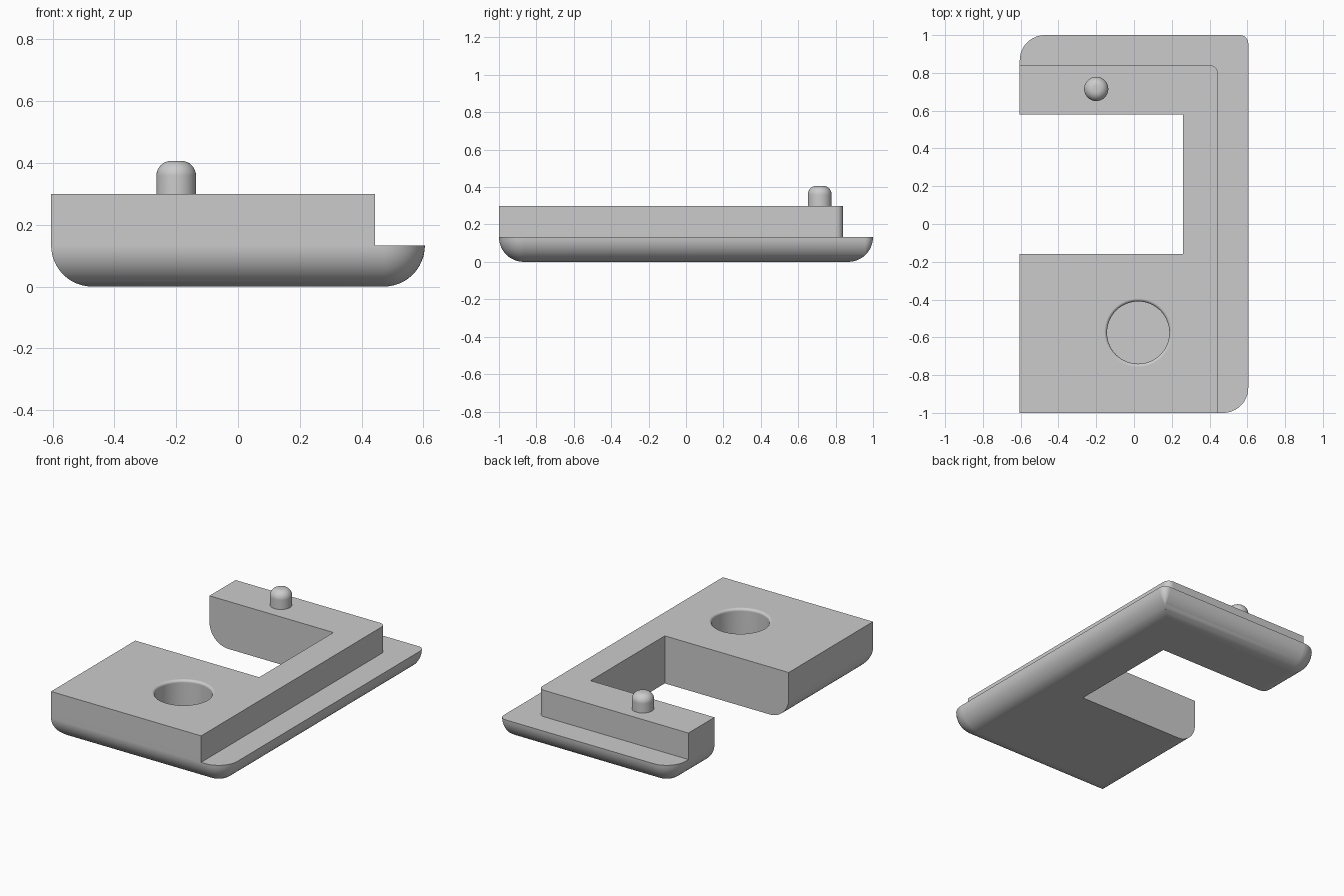
import bpy, bmesh
from math import sin, cos, pi, radians

cube = bpy.data.objects.get("Cube")
if cube:
    bpy.data.objects.remove(cube, do_unlink=True)

grey = bpy.data.materials.new("light grey")
grey.use_nodes = True
colour = (0.6, 0.6, 0.6, 1)
grey.diffuse_color = colour
grey.node_tree.nodes["Principled BSDF"].inputs["Base Color"].default_value = colour

LEFT, RIGHT, FRONT, BACK = -0.605, 0.605, -1.0, 1.0
SLOT_X, SLOT_FRONT, SLOT_BACK = 0.26, -0.16, 0.58
LEDGE, TOP, FILLET = 0.133, 0.30, 0.133
STEPS = 12


def corner(x, y, sx, sy, r, start):
    """Points of a plan corner, rounded counter-clockwise from the start angle."""
    r = max(r, 0)
    cx, cy = x - sx * r, y - sy * r
    return [(cx + r * cos(start + i * pi / 2 / STEPS),
             cy + r * sin(start + i * pi / 2 / STEPS)) for i in range(STEPS + 1)]


def outline(x0, x1, y0, y1, r_front, r_back, r_end):
    """C-shaped plan with the slot open to the -x side."""
    return ([(x0, y0)] + corner(x1, y0, 1, -1, r_front, -pi / 2)
            + corner(x1, y1, 1, 1, r_back, 0)
            + corner(x0, y1, -1, 1, r_end, pi / 2)
            + [(x0, SLOT_BACK), (SLOT_X, SLOT_BACK),
               (SLOT_X, SLOT_FRONT), (x0, SLOT_FRONT)])


def finish(name, bm):
    bmesh.ops.remove_doubles(bm, verts=bm.verts, dist=0.0001)
    bmesh.ops.recalc_face_normals(bm, faces=bm.faces)
    mesh = bpy.data.meshes.new(name)
    bm.to_mesh(mesh)
    bm.free()
    mesh.materials.append(grey)
    obj = bpy.data.objects.new(name, mesh)
    bpy.context.collection.objects.link(obj)
    return obj


def loft(name, layers):
    """Skin a stack of (outline, height) layers and cap both ends."""
    bm = bmesh.new()
    rings = [[bm.verts.new((x, y, z)) for x, y in pts] for pts, z in layers]
    n = len(rings[0])
    for low, high in zip(rings, rings[1:]):
        for i in range(n):
            j = (i + 1) % n
            bm.faces.new((low[i], low[j], high[j], high[i]))
    bm.faces.new(rings[0][::-1])
    bm.faces.new(rings[-1])
    return finish(name, bm)


def lathe(name, profile, x, y, sides=64):
    """Spin a (radius, height) profile round a vertical axis."""
    bm = bmesh.new()
    verts = [bm.verts.new((x + r, y, z)) for r, z in profile]
    edges = [bm.edges.new(pair) for pair in zip(verts, verts[1:])]
    bmesh.ops.spin(bm, geom=verts + edges, cent=(x, y, 0), axis=(0, 0, 1),
                   angle=2 * pi, steps=sides, use_merge=True)
    return finish(name, bm)


def activate(obj):
    bpy.ops.object.select_all(action='DESELECT')
    obj.select_set(True)
    bpy.context.view_layer.objects.active = obj


def combine(obj, other, operation):
    activate(obj)
    mod = obj.modifiers.new("combine", 'BOOLEAN')
    mod.operation, mod.solver, mod.object = operation, 'EXACT', other
    bpy.ops.object.modifier_apply(modifier=mod.name)
    bpy.data.objects.remove(other, do_unlink=True)


def smooth(obj):
    activate(obj)
    bpy.ops.object.shade_smooth_by_angle(angle=radians(30))
    mod = obj.modifiers.new("flat faces", 'WEIGHTED_NORMAL')
    mod.keep_sharp = True


# Lower tray with its outer bottom edge rounded over
layers = []
for i in range(STEPS + 1):
    t = i * pi / 2 / STEPS
    d = FILLET * (1 - sin(t))
    layers.append((outline(LEFT + d, RIGHT - d, FRONT + d, BACK - d,
                           0.133 - d, 0.045 - d, 0.133 - d),
                   LEDGE - FILLET * cos(t)))
body = loft("bracket_body", layers)

# Upper step, set back from the ledge
step = outline(LEFT, 0.443, FRONT, 0.84, 0, 0.04, 0)
combine(body, loft("upper_step", [(step, LEDGE), (step, TOP)]), 'UNION')

# Blind round socket with a softened rim
rim = 0.016
arc = [i * pi / 12 for i in range(7)]
socket = ([(0, 0.1), (0.165, 0.1)]
          + [(0.165 + rim * (1 - cos(t)), TOP - rim * (1 - sin(t))) for t in arc]
          + [(0.165 + rim, TOP + 0.05), (0, TOP + 0.05)])
combine(body, lathe("socket_cutter", socket, 0.022, -0.575), 'DIFFERENCE')
smooth(body)

# Locating pin with a rounded tip
pin_r, tip = 0.064, 0.048
arc = [i * pi / 16 for i in range(9)]
pin = ([(0, TOP - 0.02), (pin_r, TOP - 0.02)]
       + [(pin_r - tip * (1 - cos(t)), 0.407 - tip * (1 - sin(t))) for t in arc]
       + [(0, 0.407)])
smooth(lathe("locating_pin", pin, -0.2, 0.715, 48))
